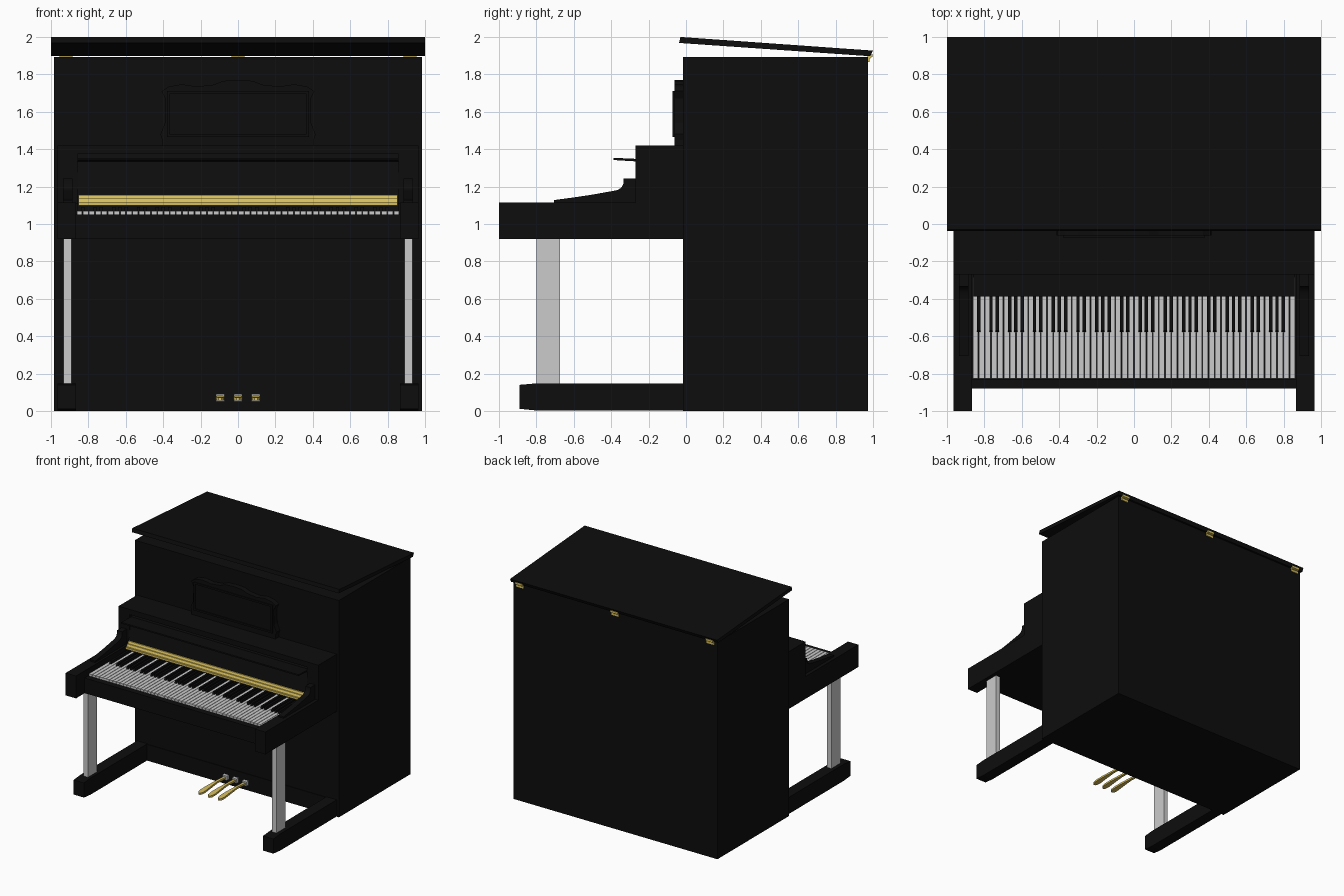
import bpy, bmesh, math
from mathutils import Vector

if "Cube" in bpy.data.objects:
    bpy.data.objects.remove(bpy.data.objects["Cube"])


def material(name, col):
    m = bpy.data.materials.new(name)
    m.diffuse_color = (*col, 1)
    m.use_nodes = True
    m.node_tree.nodes["Principled BSDF"].inputs["Base Color"].default_value = m.diffuse_color
    return m


BLACK = material("black_lacquer", (0.004, 0.004, 0.004))
GOLD = material("brass", (0.68, 0.52, 0.11))


def finish(name, bm, mat=None, smooth=False):
    bmesh.ops.recalc_face_normals(bm, faces=bm.faces[:])
    me = bpy.data.meshes.new(name)
    bm.to_mesh(me)
    bm.free()
    ob = bpy.data.objects.new(name, me)
    bpy.context.collection.objects.link(ob)
    if mat:
        me.materials.append(mat)
    if smooth:
        bpy.ops.object.select_all(action='DESELECT')
        ob.select_set(True)
        bpy.context.view_layer.objects.active = ob
        bpy.ops.object.shade_smooth_by_angle(angle=math.radians(35))
    return ob


def add_prism(bm, pts, a, b, axis):
    """Extrude a 2D outline from a to b along x (pts = y,z), y (x,z) or z (x,y)."""
    def place(p, t):
        return {'x': (t, p[0], p[1]), 'y': (p[0], t, p[1]), 'z': (p[0], p[1], t)}[axis]
    lo = [bm.verts.new(place(p, a)) for p in pts]
    hi = [bm.verts.new(place(p, b)) for p in pts]
    bm.faces.new(lo)
    bm.faces.new(hi[::-1])
    for i in range(len(pts)):
        j = (i + 1) % len(pts)
        bm.faces.new((lo[i], lo[j], hi[j], hi[i]))


def add_box(bm, x0, x1, y0, y1, z0, z1):
    add_prism(bm, [(y0, z0), (y1, z0), (y1, z1), (y0, z1)], x0, x1, 'x')


def box(name, *d, mat=BLACK):
    bm = bmesh.new()
    add_box(bm, *d)
    return finish(name, bm, mat)


def prism(name, pts, a, b, axis='x', mat=BLACK, smooth=False):
    bm = bmesh.new()
    add_prism(bm, pts, a, b, axis)
    return finish(name, bm, mat, smooth)


# Case and slightly raised lid
box("case", -0.985, 0.985, -0.015, 0.973, 0, 1.893)
prism("lid", [(-0.037, 1.968), (-0.03, 2.0), (1.0, 1.927), (0.985, 1.897)], -1, 1)
box("kick_board", -0.865, 0.865, -0.022, -0.01, 0.01, 0.145)

# Lid hinges: two leaves and a barrel
for n, x in (("left", -0.92), ("middle", 0), ("right", 0.92)):
    bm = bmesh.new()
    add_box(bm, x - 0.035, x + 0.035, 0.97, 0.98, 1.865, 1.897)
    add_box(bm, x - 0.035, x + 0.035, 0.978, 0.996, 1.893, 1.91)
    ring = [(0.982 + 0.009 * math.cos(k * math.pi / 5), 1.893 + 0.009 * math.sin(k * math.pi / 5))
            for k in range(10)]
    add_prism(bm, ring, x - 0.035, x + 0.035, 'x')
    finish(n + "_hinge", bm, GOLD)

# Mirrored side parts: arm, cheek, toe block, leg, block end
toe = [(-0.89, 0.012), (-0.8, 0.003), (0, 0.003), (0, 0.148), (-0.8, 0.148), (-0.89, 0.14)]
cheek = [(-0.705, 1.10), (-0.705, 1.128), (-0.6, 1.142), (-0.5, 1.157), (-0.4, 1.175),
         (-0.365, 1.182), (-0.345, 1.195), (-0.335, 1.215), (-0.335, 1.242),
         (-0.26, 1.242), (-0.26, 1.10)]
for n, s in (("left", -1), ("right", 1)):
    box(n + "_arm", s * 0.865, s * 0.965, -1.0, -0.01, 0.92, 1.115)
    prism(n + "_cheek", cheek, s * 0.885, s * 0.935, smooth=True)
    box(n + "_block_end", s * 0.858, s * 0.965, -0.27, -0.01, 1.11, 1.42)
    prism(n + "_toe_block", toe, s * 0.865, s * 0.965)
    box(n + "_leg", s * 0.89, s * 0.932, -0.80, -0.675, 0.147, 0.922, mat=None)

# Key bed, key slip and the block over the keys
box("key_bed", -0.866, 0.866, -0.87, -0.01, 0.92, 1.04)
box("key_slip", -0.866, 0.866, -0.88, -0.828, 0.92, 1.052)
box("upper_block", -0.859, 0.859, -0.27, -0.01, 1.375, 1.42)

# Fall board, its lip and the stepped brass rail
prism("fall_board", [(-0.285, 1.05), (-0.285, 1.15), (-0.25, 1.34), (-0.24, 1.38),
                     (-0.01, 1.38), (-0.01, 1.05)], -0.859, 0.859)
prism("fall_board_lip", [(-0.388, 1.342), (-0.388, 1.354), (-0.24, 1.347), (-0.24, 1.333)],
      -0.857, 0.857)
prism("brass_rail", [(-0.335, 1.10), (-0.335, 1.117), (-0.32, 1.117), (-0.312, 1.137),
                     (-0.302, 1.137), (-0.295, 1.155), (-0.27, 1.155), (-0.27, 1.10)],
      -0.853, 0.853, mat=GOLD)

# Keyboard: 52 white keys, 36 black keys
pitch = 1.728 / 52
white, black = bmesh.new(), bmesh.new()
for i in range(52):
    x = -0.864 + i * pitch
    add_box(white, x + 0.002, x + pitch - 0.002, -0.825, -0.286, 1.041, 1.069)
    if i < 51 and i % 7 in (0, 2, 3, 5, 6):
        xb = x + pitch
        add_prism(black, [(-0.582, 1.06), (-0.57, 1.092), (-0.287, 1.092), (-0.287, 1.06)],
                  xb - 0.009, xb + 0.009, 'x')
finish("white_keys", white)
finish("black_keys", black, BLACK)

# Music desk: scrolled panel with a raised frame
half = [(0.08, 1.765), (0.13, 1.745), (0.22, 1.735), (0.30, 1.747), (0.37, 1.735),
        (0.408, 1.71), (0.388, 1.67), (0.39, 1.54), (0.415, 1.48), (0.405, 1.45), (0.405, 1.415)]
outline = [(0, 1.77)] + half + [(-x, z) for x, z in half[::-1]]
prism("music_desk", outline, -0.062, -0.01, 'y')
bm = bmesh.new()
for z in (1.465, 1.695):
    add_box(bm, -0.38, 0.38, -0.072, -0.06, z, z + 0.015)
for s in (-1, 1):
    add_box(bm, s * 0.365, s * 0.38, -0.072, -0.06, 1.48, 1.695)
finish("music_desk_frame", bm, BLACK)

# Pedals: flared bars with rounded tips, each in a grey collar
side = [(0.011, -0.01), (0.011, -0.16), (0.02, -0.28), (0.024, -0.35), (0.019, -0.385), (0.008, -0.40)]
plan = side + [(-x, y) for x, y in side[::-1]]
for n, px in (("left", -0.095), ("middle", 0), ("right", 0.095)):
    bm = bmesh.new()
    add_prism(bm, [(px + x, y) for x, y in plan], 0.064, 0.08, 'z')
    for v in bm.verts:
        v.co.z += 0.008 * math.sin(-v.co.y * 9) - 0.004
    finish(n + "_pedal", bm, GOLD, True)
    box(n + "_pedal_collar", px - 0.022, px + 0.022, -0.05, -0.01, 0.052, 0.09, mat=None)
